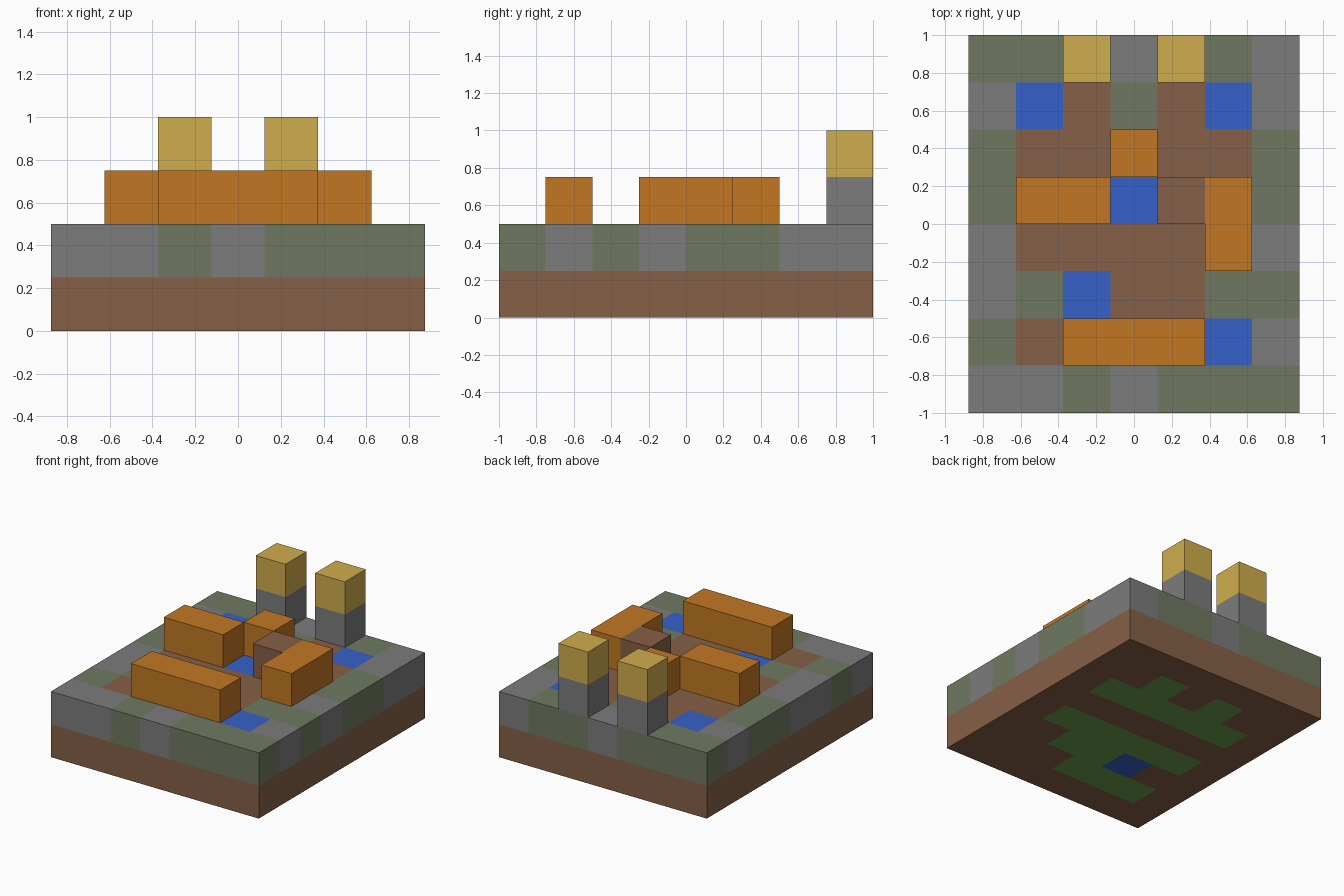
import bpy, bmesh
from mathutils import Vector

if "Cube" in bpy.data.objects:
    bpy.data.objects.remove(bpy.data.objects["Cube"], do_unlink=True)

CELL = 0.25


def linear(c):
    c /= 255
    return c / 12.92 if c <= 0.04045 else ((c + 0.055) / 1.055) ** 2.4


def make_material(name, *rgb):
    mat = bpy.data.materials.new(name)
    mat.use_nodes = True
    colour = [linear(c) for c in rgb] + [1]
    mat.diffuse_color = colour
    mat.node_tree.nodes["Principled BSDF"].inputs["Base Color"].default_value = colour
    return mat


MATERIALS = {
    "D": make_material("dirt_brown", 134, 96, 71),
    "S": make_material("stone_grey", 124, 124, 124),
    "G": make_material("moss_green", 111, 121, 97),
    "L": make_material("grass_green", 106, 158, 76),
    "B": make_material("water_blue", 54, 97, 200),
    "O": make_material("crop_orange", 193, 119, 35),
    "Y": make_material("straw_yellow", 207, 172, 77),
}

# Each part: name, layer, plan drawn from the back row to the front row
PARTS = [
    ("ground_slab", 0, """
        DDDDDDD
        DDLDLDD
        DLLLLLD
        DDDDDDD
        DLLLLLD
        DDBLLDD
        DLLLDDD
        DDDDDDD"""),
    ("walled_floor", 1, """
        GGGSGGS
        SBDGDBS
        GDDDDDG
        GDDBDDG
        SDDDDDS
        SGBDDGG
        GDDDDBS
        SSGSGGG"""),
    ("raised_blocks", 2, """
        .......
        .......
        ...O...
        .OO..O.
        .....O.
        .......
        ..OOO..
        ......."""),
    ("dirt_block", 2, """
        .......
        .......
        .......
        ....D..
        .......
        .......
        .......
        ......."""),
    ("tower_bases", 2, "..S.S.."),
    ("tower_caps", 3, "..Y.Y.."),
]


def read_cells(layer, plan):
    return {(col, row, layer): key
            for row, line in enumerate(plan.split())
            for col, key in enumerate(line) if key != "."}


parts = [(name, read_cells(layer, plan)) for name, layer, plan in PARTS]
filled = set().union(*(cells for _, cells in parts))


def build_part(name, cells):
    """Join the blocks of one part into a shell without inner faces."""
    bm = bmesh.new()
    keys = sorted(set(cells.values()))
    for (col, row, layer), key in cells.items():
        centre = Vector(((col - 3) * CELL, (3.5 - row) * CELL, (layer + 0.5) * CELL))
        before = set(bm.faces)
        verts = bmesh.ops.create_cube(bm, size=CELL)["verts"]
        bmesh.ops.translate(bm, verts=verts, vec=centre)
        hidden = []
        for face in set(bm.faces) - before:
            face.normal_update()
            face.material_index = keys.index(key)
            n = face.normal
            beside = (col + round(n.x), row - round(n.y), layer + round(n.z))
            if beside in filled:
                hidden.append(face)
        bmesh.ops.delete(bm, geom=hidden, context="FACES")
    bmesh.ops.remove_doubles(bm, verts=bm.verts[:], dist=CELL / 100)
    mesh = bpy.data.meshes.new(name)
    bm.to_mesh(mesh)
    bm.free()
    for key in keys:
        mesh.materials.append(MATERIALS[key])
    bpy.context.collection.objects.link(bpy.data.objects.new(name, mesh))


for name, cells in parts:
    build_part(name, cells)
